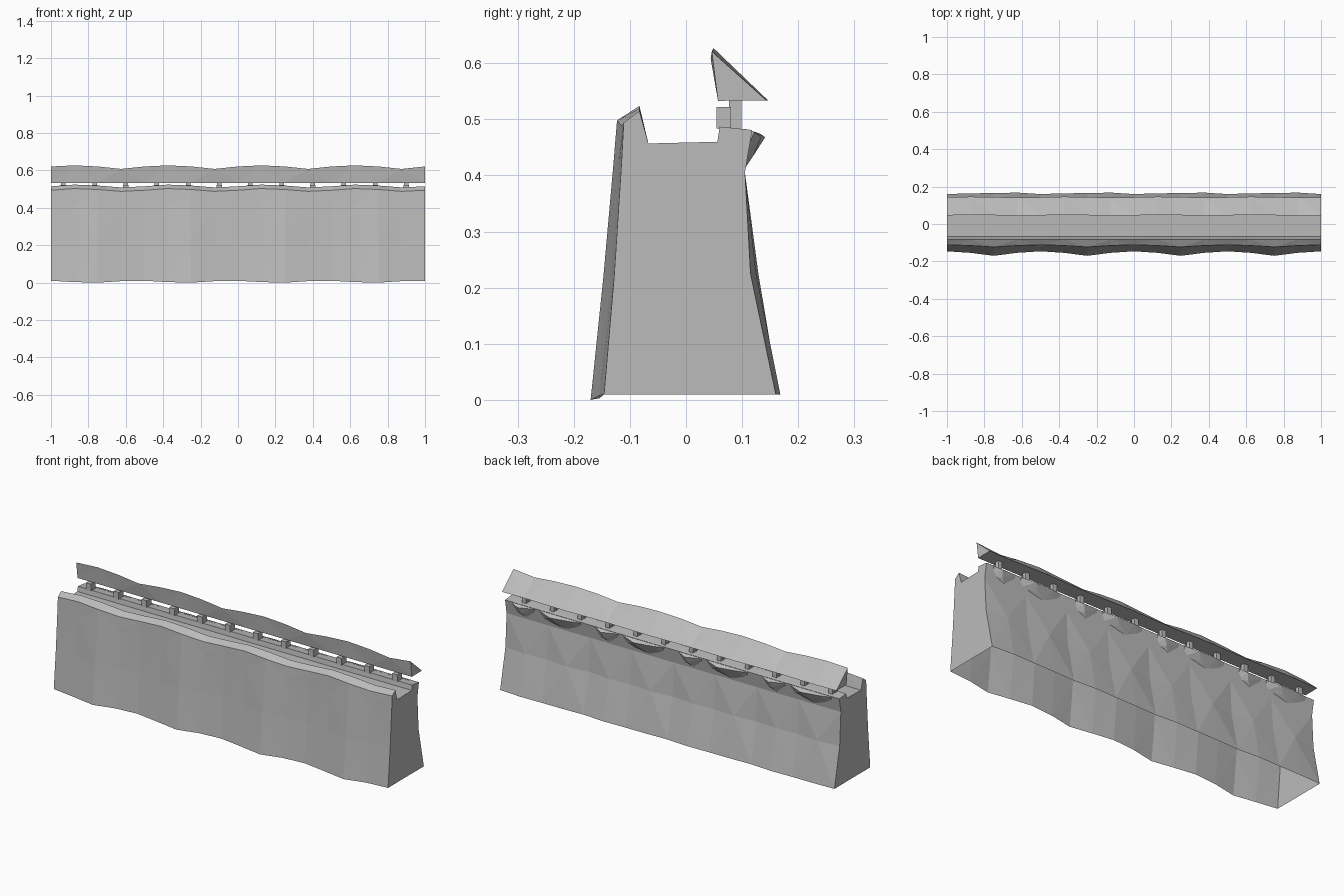
import bpy, bmesh

if "Cube" in bpy.data.objects:
    bpy.data.objects.remove(bpy.data.objects["Cube"], do_unlink=True)

stone = bpy.data.materials.new("grey stone")
stone.use_nodes = True
GREY = (0.5, 0.5, 0.5, 1)
stone.diffuse_color = GREY
stone.node_tree.nodes["Principled BSDF"].inputs["Base Color"].default_value = GREY

PERIODS, STEPS = 4, 4
LENGTH = 2 / PERIODS


def finish(name, bm):
    bmesh.ops.recalc_face_normals(bm, faces=bm.faces)
    mesh = bpy.data.meshes.new(name)
    bm.to_mesh(mesh)
    bm.free()
    mesh.materials.append(stone)
    obj = bpy.data.objects.new(name, mesh)
    bpy.context.collection.objects.link(obj)
    return obj


def loft(name, section, closed):
    """Sweep a section that varies with the station along x."""
    bm = bmesh.new()
    total = PERIODS * STEPS
    rings = []
    for i in range(total + 1):
        x = -1 + 2 * i / total
        rings.append([bm.verts.new((x, y, z)) for y, z in section(i % STEPS)])
    count = len(rings[0])
    for i, (a, b) in enumerate(zip(rings, rings[1:])):
        for j in range(count if closed else count - 1):
            k = (j + 1) % count
            # alternating diagonals give the rough hewn facets
            if (i + j) % 2:
                bm.faces.new((a[j], a[k], b[k]))
                bm.faces.new((a[j], b[k], b[j]))
            else:
                bm.faces.new((a[j], a[k], b[j]))
                bm.faces.new((a[k], b[k], b[j]))
    bm.faces.new(rings[0])
    bm.faces.new(rings[-1])
    return finish(name, bm)


# Repeating bumps, one value for each station of a period
front_bulge = (0, 0.008, 0.024, 0.008)
front_drop = (0, 0.007, 0.01, 0.002)
parapet_rise = (0, 0.009, 0.004, -0.006)
back_bulge = (0, 0.004, 0.005, 0.008)
back_mid = (0, 0.014, 0.004, 0.010)
ridge_rise = (0, 0.006, 0, -0.013)
eave_shift = (0, 0.003, 0.001, -0.002)


def wall_section(s):
    f, p = front_bulge[s], parapet_rise[s]
    return [(-0.146 - f, 0.01 - front_drop[s]),
            (-0.128 - f * 0.8, 0.22),
            (-0.115 - f * 0.6, 0.42),
            (-0.111 - f * 0.5, 0.494 + p),
            (-0.083, 0.515 + p),
            (-0.067, 0.457),
            (0.056, 0.46),
            (0.06, 0.487),
            (0.118, 0.481),
            (0.105, 0.405),
            (0.115 + back_mid[s], 0.225),
            (0.160 + back_bulge[s], 0.01)]


def roof_section(s):
    return [(0.046 + eave_shift[s], 0.621 + ridge_rise[s]),
            (0.057, 0.533),
            (0.143 + eave_shift[s], 0.534)]


# Wall with an open underside, and the sloping roof above its rear edge
loft("wall", wall_section, False)
loft("roof", roof_section, True)


def box(name, center, size):
    bm = bmesh.new()
    bmesh.ops.create_cube(bm, size=1)
    for v in bm.verts:
        v.co = [c + s * q for c, s, q in zip(center, size, v.co)]
    return finish(name, bm)


def rock(name, x, width, reach):
    """Rough corbel stone, wedge shaped and thickest near its top."""
    bm = bmesh.new()
    h = width / 2
    points = [(x + side * h, y, z) for side in (-1, 1)
              for y, z in ((0.1, 0.43), (0.105, 0.483), (0.122, 0.478))]
    points += [(x - h * 0.3, 0.1, 0.405), (x + h * 0.2, 0.12, 0.435),
               (x + h * 0.4, reach, 0.468), (x - h * 0.5, reach - 0.008, 0.474)]
    verts = [bm.verts.new(p) for p in points]
    hull = bmesh.ops.convex_hull(bm, input=verts)
    loose = [v for v in bm.verts if not v.link_faces]
    bmesh.ops.delete(bm, geom=loose, context="VERTS")
    return finish(name, bm)


for p in range(PERIODS):
    start = -1 + p * LENGTH
    # Short posts that carry the roof, and their stepped front blocks
    for k in range(3):
        x = start + (k + 0.4) * LENGTH / 3
        box("roof_post", (x, 0.088, 0.509), (0.024, 0.022, 0.056))
        box("post_block", (x, 0.067, 0.503), (0.03, 0.026, 0.038))
    # Corbel stones under the eave
    rock("large_corbel", start + 0.17, 0.24, 0.141)
    rock("small_corbel", start + 0.39, 0.13, 0.134)
